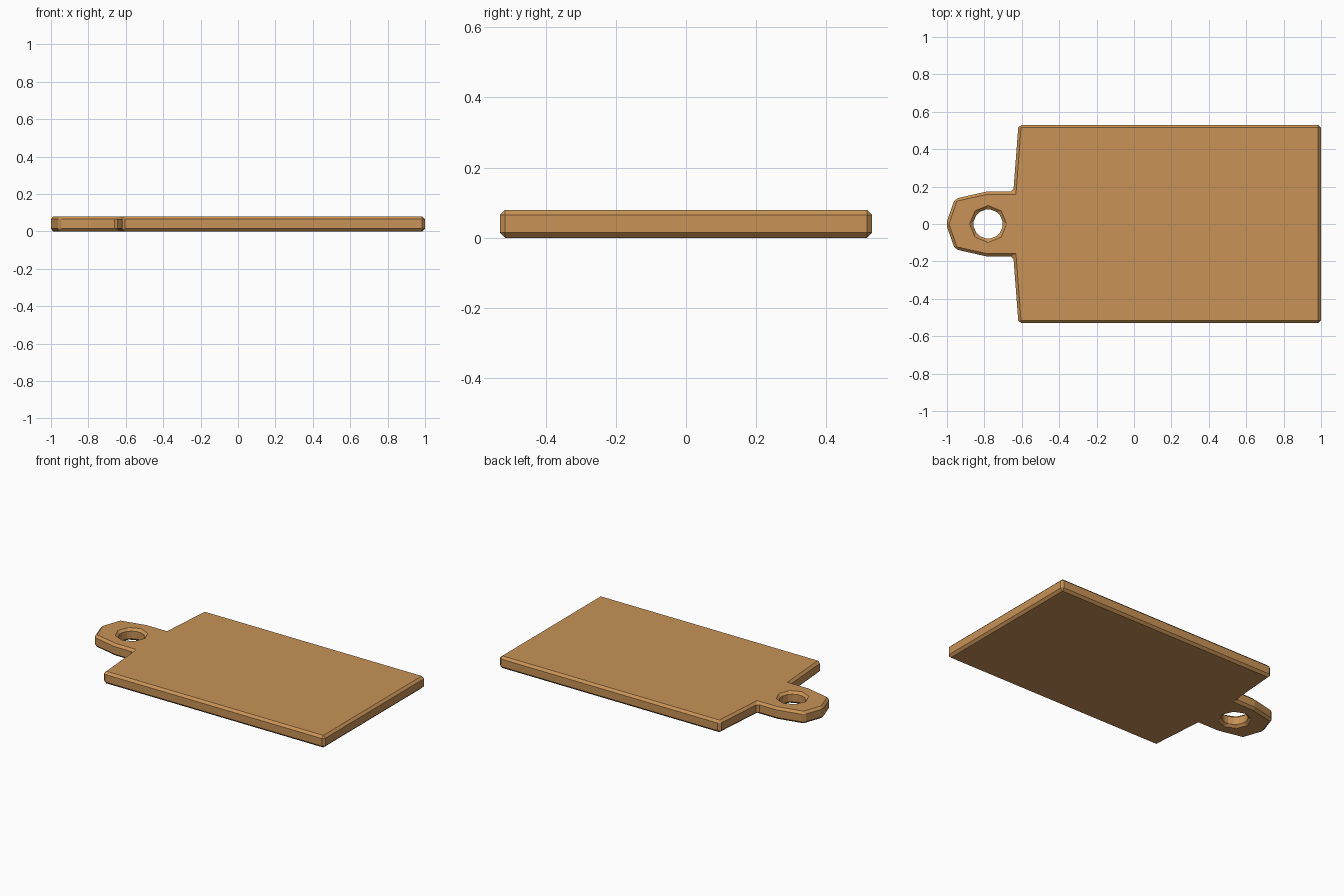
import bpy
import bmesh
import math

if "Cube" in bpy.data.objects:
    bpy.data.objects.remove(bpy.data.objects["Cube"])

THICK = 0.08
BEVEL = 0.015

wood = bpy.data.materials.new("warm wood")
wood.diffuse_color = (0.58, 0.29, 0.095, 1)
wood.use_nodes = True
wood.node_tree.nodes["Principled BSDF"].inputs["Base Color"].default_value = wood.diffuse_color

# Half outline of the board (y >= 0), from the right end to the handle tip
outline = [(1, 0), (1, 0.53), (-0.618, 0.53), (-0.645, 0.174),
           (-0.785, 0.174), (-0.958, 0.135), (-1.005, 0)]

# Half of the octagonal hanging hole, from left to right
HOLE_X, HOLE_R = -0.78, 0.083
for i in range(5):
    a = math.pi - i * math.pi / 4
    y = HOLE_R * math.sin(a) if 0 < i < 4 else 0
    outline.append((HOLE_X + HOLE_R * math.cos(a), y))

# Extrude the half outline, leaving the y = 0 seam open
bm = bmesh.new()
low = [bm.verts.new((x, y, 0)) for x, y in outline]
high = [bm.verts.new((x, y, THICK)) for x, y in outline]
bm.faces.new(low[::-1])
bm.faces.new(high)
n = len(outline)
for i in range(n):
    j = (i + 1) % n
    if outline[i][1] == 0 and outline[j][1] == 0:
        continue
    bm.faces.new((low[i], low[j], high[j], high[i]))
bmesh.ops.recalc_face_normals(bm, faces=bm.faces)
mesh = bpy.data.meshes.new("cutting_board")
bm.to_mesh(mesh)
bm.free()
mesh.materials.append(wood)

board = bpy.data.objects.new("cutting_board", mesh)
bpy.context.collection.objects.link(board)

# Mirror to the other half, then chamfer all sharp edges
mirror = board.modifiers.new("mirror", 'MIRROR')
mirror.use_axis = (False, True, False)
mirror.use_clip = True
bevel = board.modifiers.new("chamfer", 'BEVEL')
bevel.width = BEVEL
bevel.segments = 1
bevel.limit_method = 'ANGLE'
bevel.angle_limit = math.radians(30)
